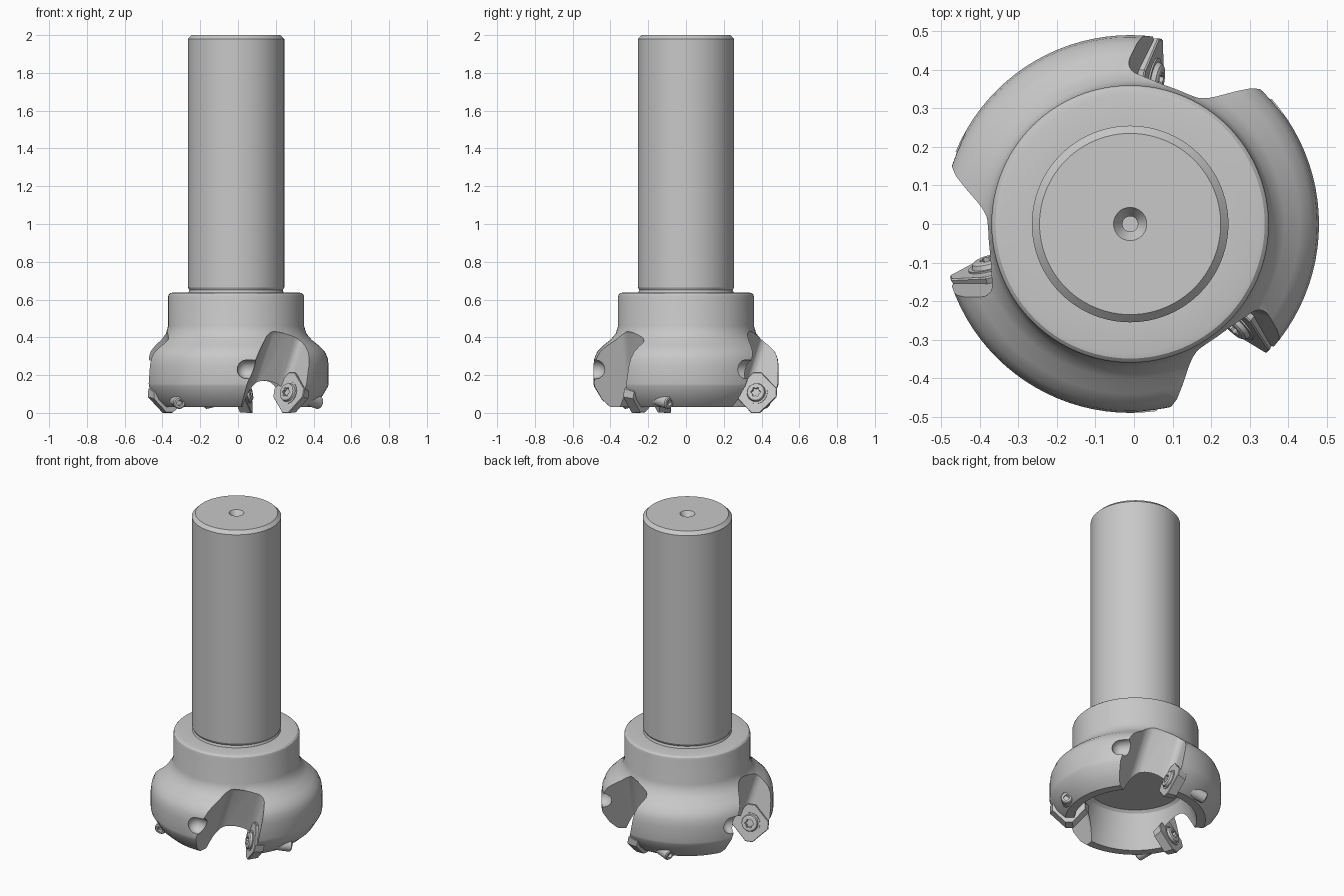
import bpy, bmesh, math
from mathutils import Matrix, Vector

if "Cube" in bpy.data.objects:
    bpy.data.objects.remove(bpy.data.objects["Cube"])

steel = bpy.data.materials.new("grey_steel")
steel.use_nodes = True
GREY = (0.58, 0.58, 0.58, 1)
steel.diffuse_color = GREY
steel.node_tree.nodes["Principled BSDF"].inputs["Base Color"].default_value = GREY

AXIS = Matrix.Translation((-0.01, 0, 0))
SEATS = [math.radians(a) for a in (63.5, 179.5, 300)]   # uneven pocket pitch


def smooth(ob, angle):
    bpy.ops.object.select_all(action='DESELECT')
    ob.select_set(True)
    bpy.context.view_layer.objects.active = ob
    bpy.ops.object.shade_smooth_by_angle(angle=math.radians(angle))


def make(name, bm, matrix, angle=27):
    bmesh.ops.recalc_face_normals(bm, faces=bm.faces)
    bm.transform(matrix)
    mesh = bpy.data.meshes.new(name)
    bm.to_mesh(mesh)
    bm.free()
    mesh.materials.append(steel)
    ob = bpy.data.objects.new(name, mesh)
    bpy.context.collection.objects.link(ob)
    smooth(ob, angle)
    return ob


def loft(rings):
    """Skin a list of point rings; a one-point ring closes an end."""
    bm = bmesh.new()
    vs = [[bm.verts.new(p) for p in ring] for ring in rings]
    n = max(len(r) for r in vs)
    for a, b in zip(vs, vs[1:]):
        for i in range(n):
            j = (i + 1) % n
            quad = [a[i % len(a)], a[j % len(a)], b[j % len(b)], b[i % len(b)]]
            bm.faces.new(list(dict.fromkeys(quad)))
    for end in (vs[0], vs[-1]):
        if len(end) > 2:
            bm.faces.new(end)
    return bm


def circle(r, z, n, wave=0):
    if r == 0:
        return [(0, 0, z)]
    ts = [2 * math.pi * i / n for i in range(n)]
    return [((r + wave * math.cos(6 * t)) * math.cos(t),
             (r + wave * math.cos(6 * t)) * math.sin(t), z) for t in ts]


def lathe(profile, n=96):
    return loft([circle(r, z, n) for r, z in profile])


# Cutter head with hollow underside, flared shoulder and collar, plus the shank
body = make("cutter_body", lathe([
    (0, .25), (.27, .25), (.285, .235), (.35, .03), (.40, .03), (.445, .07),
    (.487, .14), (.49, .155), (.49, .25), (.485, .29), (.47, .325),
    (.44, .355), (.40, .387), (.372, .42), (.36, .46), (.36, .615), (.357, .626),
    (.349, .634), (.335, .637), (.252, .637), (.247, .65), (.255, .665), (.255, 1.98),
    (.235, 2.0), (.043, 2.0), (.02, 1.965), (.02, 1.92), (0, 1.92)]), AXIS)


def pocket_ring(z, floor):
    """Wedge-shaped plan of a chip pocket that leans with height."""
    s, t = .2 * (z - .1), .42 * (z - .1)
    return [(floor, .125 + .18 * (floor - .30) + s, z), (.75, .205 + s, z),
            (.75, -.435 + t, z), (floor, -.125 - .73 * (floor - .33) + t, z)]


def cut(ob, cutter):
    cutter.hide_render = True
    mod = ob.modifiers.new("cut", 'BOOLEAN')
    mod.operation = 'DIFFERENCE'
    mod.solver = 'EXACT'
    mod.object = cutter
    bpy.context.view_layer.objects.active = ob
    bpy.ops.object.modifier_apply(modifier=mod.name)
    bpy.data.objects.remove(cutter)


# Chip pockets and the round relief groove beside each one
for a in SEATS:
    bm = loft([pocket_ring(-.1, .245), pocket_ring(.45, .368)])
    inner = [e for e in bm.edges
             if all(v.co.x < .5 for v in e.verts) and abs(e.verts[0].co.z - e.verts[1].co.z) > .1
             or all(v.co.z > .4 for v in e.verts) and min(v.co.x for v in e.verts) < .5]
    bmesh.ops.bevel(bm, geom=inner, offset=.035, segments=6, profile=.5, affect='EDGES')
    cut(body, make("pocket_cutter", bm, AXIS @ Matrix.Rotation(a, 4, 'Z')))

    dome = [(.05 * math.sin(k * math.pi / 16), -.05 * math.cos(k * math.pi / 16))
            for k in range(9)]
    place = (AXIS @ Matrix.Rotation(a - SEATS[2], 4, 'Z')
             @ Matrix.Translation((.055, -.48, .23)) @ Matrix.Rotation(math.pi / 2, 4, 'Y'))
    cut(body, make("groove_cutter", lathe(dome + [(.05, .3)], 24), place))
smooth(body, 27)

# Frame of a cutting insert: faces across the pocket and tilts slightly upward
az, tilt = math.radians(-74), math.radians(13)
n = Vector((math.cos(az) * math.cos(tilt), math.sin(az) * math.cos(tilt), math.sin(tilt)))
up = (Vector((0, 0, 1)) - n * n.z).normalized()
side = up.cross(n)
seat = Matrix((side, up, n)).transposed().to_4x4()
seat.translation = (.36, .112, .107)


def insert_ring(z, s):
    """Square standing on a corner, with its corners cut flat."""
    d, c = .11 * s, .022 * s
    pts = []
    for k in range(4):
        m = Matrix.Rotation(k * math.pi / 2, 3, 'Z')
        pts += [m @ Vector((d, -c, z)), m @ Vector((d, c, z))]
    return pts


# Cutting inserts, their star-socket screws and the screw ends under the body
for i, a in enumerate(SEATS, 1):
    m = AXIS @ Matrix.Rotation(a, 4, 'Z') @ seat
    make(f"cutting_insert_{i}", loft([insert_ring(-.06, .84), insert_ring(-.004, 1),
                                      insert_ring(0, .97)]), m, 20)
    screw = [circle(.06, -.01, 36), circle(.06, .004, 36), circle(.05, .004, 36),
             circle(.046, .016, 36), circle(.04, .02, 36), circle(.023, .02, 36, .004),
             circle(.022, .003, 36, .004), [(0, 0, .003)]]
    make(f"clamp_screw_{i}", loft(screw), m)
    make(f"screw_end_{i}", lathe([(0, -.05), (.034, -.05), (.034, -.235), (.028, -.241),
                                  (.016, -.241), (.016, -.225), (0, -.225)], 24), m)
